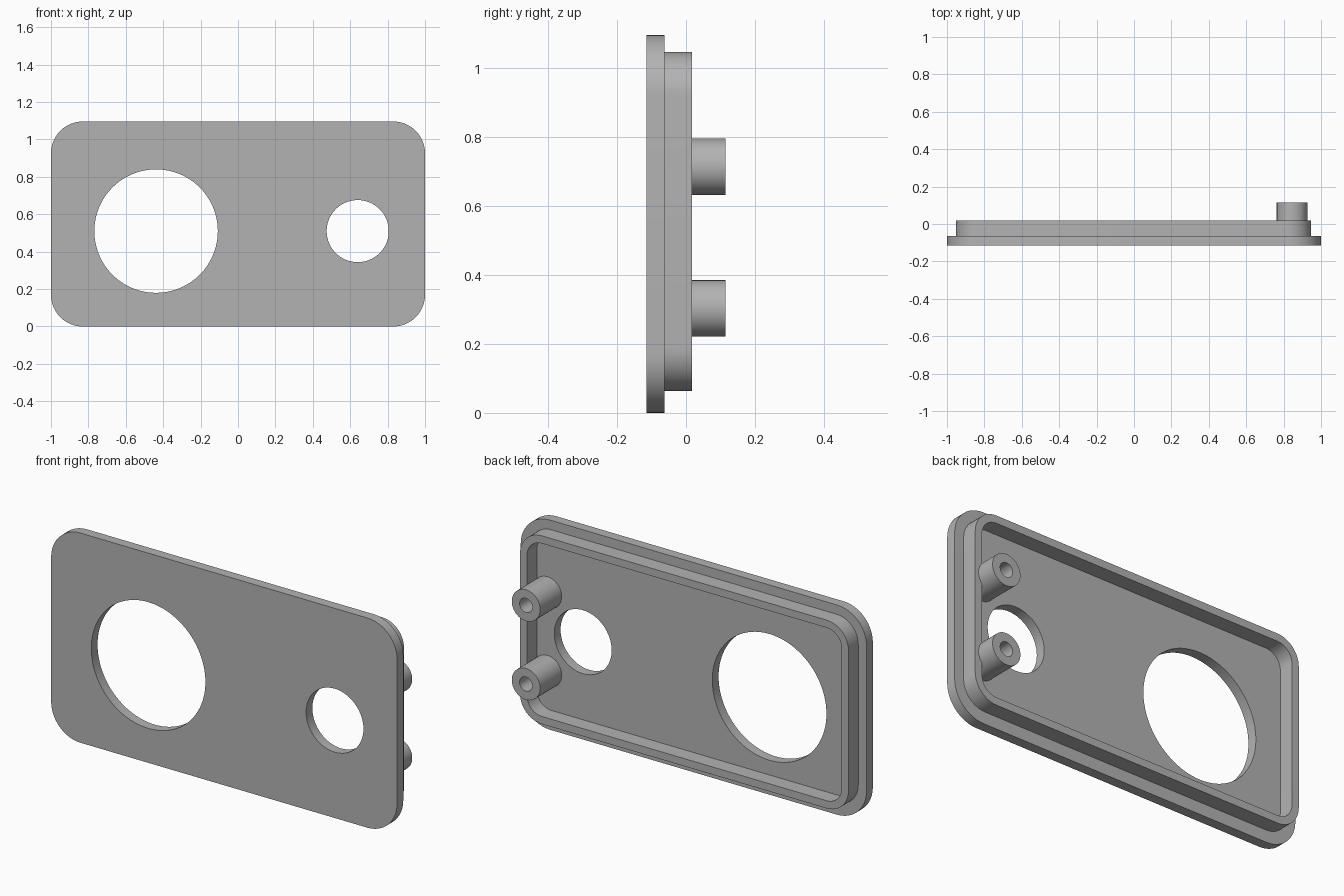
import bpy
import bmesh
from math import sin, cos, pi, radians

cube = bpy.data.objects.get("Cube")
if cube:
    bpy.data.objects.remove(cube, do_unlink=True)

grey = bpy.data.materials.new("matte grey")
grey.use_nodes = True
colour = (0.45, 0.45, 0.45, 1)
grey.diffuse_color = colour
grey.node_tree.nodes["Principled BSDF"].inputs["Base Color"].default_value = colour


def circle(x, z, r, n=64):
    return [(x + r * cos(2 * pi * i / n), z + r * sin(2 * pi * i / n)) for i in range(n)]


def rounded_rect(x0, x1, z0, z1, r, n=12):
    corners = [(x1 - r, z1 - r), (x0 + r, z1 - r), (x0 + r, z0 + r), (x1 - r, z0 + r)]
    return [(cx + r * cos(pi / 2 * (q + i / n)), cz + r * sin(pi / 2 * (q + i / n)))
            for q, (cx, cz) in enumerate(corners) for i in range(n + 1)]


def prism(name, loops, y0, y1):
    """Extrude an outline with holes along y."""
    bm = bmesh.new()
    edges = []
    for loop in loops:
        verts = [bm.verts.new((x, y0, z)) for x, z in loop]
        edges += [bm.edges.new((v, verts[i - 1])) for i, v in enumerate(verts)]
    bmesh.ops.triangle_fill(bm, edges=edges, use_beauty=True)
    result = bmesh.ops.extrude_face_region(bm, geom=bm.faces[:], use_keep_orig=True)
    moved = [g for g in result["geom"] if isinstance(g, bmesh.types.BMVert)]
    bmesh.ops.translate(bm, verts=moved, vec=(0, y1 - y0, 0))
    bmesh.ops.recalc_face_normals(bm, faces=bm.faces[:])
    mesh = bpy.data.meshes.new(name)
    bm.to_mesh(mesh)
    bm.free()
    mesh.materials.append(grey)
    obj = bpy.data.objects.new(name, mesh)
    bpy.context.collection.objects.link(obj)
    bpy.ops.object.select_all(action="DESELECT")
    obj.select_set(True)
    bpy.context.view_layer.objects.active = obj
    bpy.ops.object.shade_smooth_by_angle(angle=radians(30))
    return obj


FRONT, FLOOR, RIM_TOP, BOSS_TOP = -0.115, -0.063, 0.018, 0.115

# Front plate with the two round openings
prism("front_plate", [rounded_rect(-1, 1, 0, 1.096, 0.17),
                      circle(-0.438, 0.51, 0.33, 96),
                      circle(0.64, 0.51, 0.166)], FRONT, FLOOR)

# Raised lip around the back
wall = 0.04
x0, x1, z0, z1 = -0.952, 0.947, 0.063, 1.047
prism("back_rim", [rounded_rect(x0, x1, z0, z1, 0.125),
                   rounded_rect(x0 + wall, x1 - wall, z0 + wall, z1 - wall, 0.085)],
      FLOOR, RIM_TOP)

# Hollow screw posts
for name, z in (("upper_screw_post", 0.714), ("lower_screw_post", 0.303)):
    prism(name, [circle(0.845, z, 0.082, 48), circle(0.845, z, 0.037, 32)], FLOOR, BOSS_TOP)
